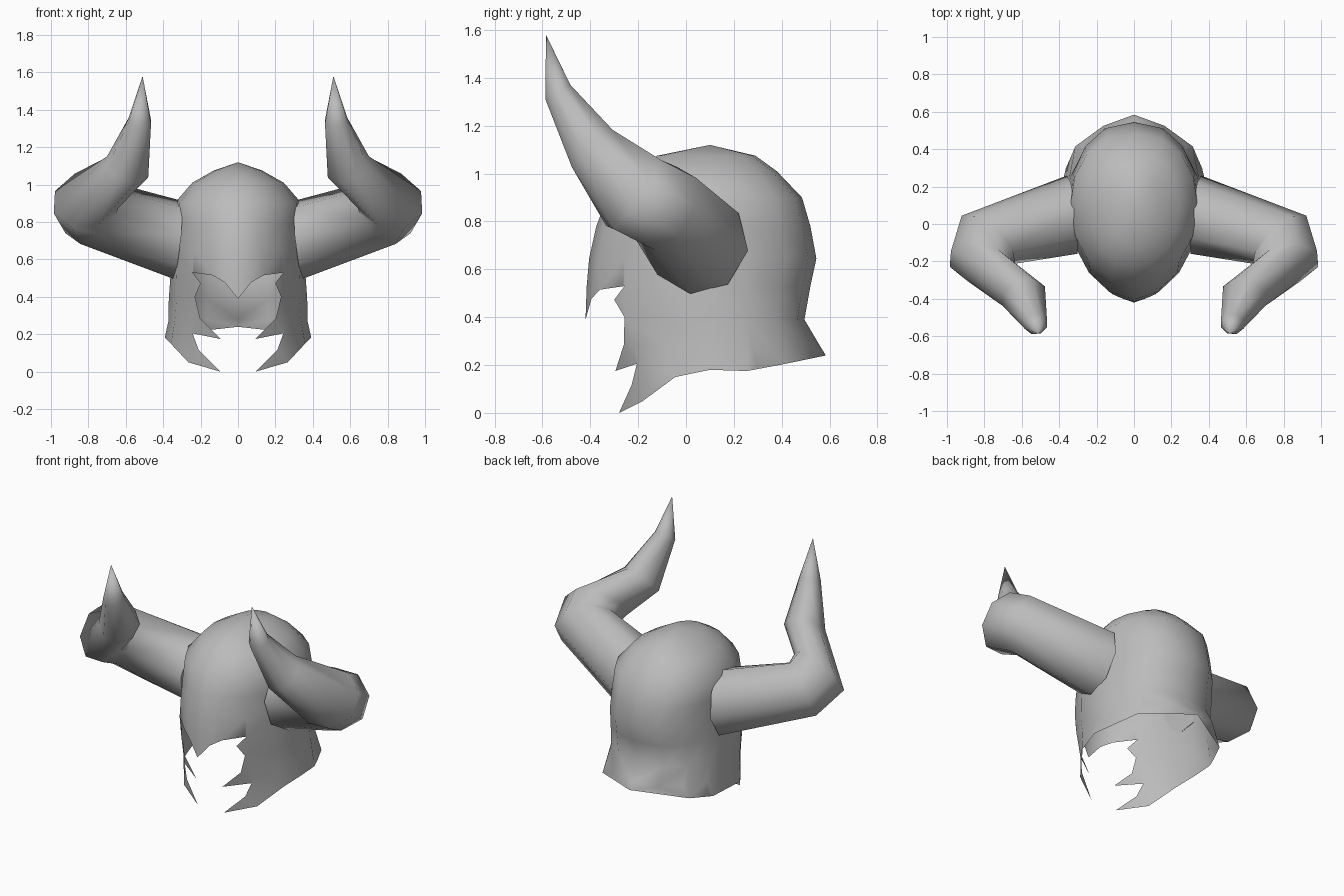
import bpy, bmesh, math
from mathutils import Vector
from mathutils.geometry import delaunay_2d_cdt

cube = bpy.data.objects.get("Cube")
if cube:
    bpy.data.objects.remove(cube, do_unlink=True)

grey = bpy.data.materials.new("plain_grey")
grey.use_nodes = True
colour = (0.5, 0.5, 0.5, 1)
grey.diffuse_color = colour
for node in grey.node_tree.nodes:
    if node.type == 'BSDF_PRINCIPLED':
        node.inputs["Base Color"].default_value = colour


def finish(name, bm, centre=None):
    """Turn a bmesh into a smooth grey object with outward normals."""
    bmesh.ops.remove_doubles(bm, verts=bm.verts, dist=0.0005)
    bmesh.ops.recalc_face_normals(bm, faces=bm.faces)
    if centre:
        facing = sum(f.normal.dot(f.calc_center_median() - centre) * f.calc_area()
                     for f in bm.faces)
        if facing < 0:
            bmesh.ops.reverse_faces(bm, faces=bm.faces)
    for f in bm.faces:
        f.smooth = True
    mesh = bpy.data.meshes.new(name)
    bm.to_mesh(mesh)
    bm.free()
    mesh.materials.append(grey)
    obj = bpy.data.objects.new(name, mesh)
    bpy.context.collection.objects.link(obj)
    return obj


# Helmet cross-sections: height, half width, front depth, back depth, front pinch
MID_Y = 0.1
SECTIONS = [
    (0.0, .39, .395, .53, 1.1), (.19, .39, .42, .515, 1.3),
    (.28, .37, .45, .46, 1.2), (.39, .37, .52, .395, 1.5),
    (.53, .36, .515, .42, 1.2), (.645, .35, .505, .445, 1.15),
    (.78, .345, .475, .42, 1.1), (.90, .34, .43, .385, 1),
    (1.01, .245, .33, .28, 1), (1.075, .13, .22, .19, 1), (1.12, 0, 0, 0, 1),
]
BACK_FULLNESS = 0.85


def section(z):
    for low, high in zip(SECTIONS, SECTIONS[1:]):
        if z <= high[0]:
            t = max(0, (z - low[0]) / (high[0] - low[0]))
            return [a + (b - a) * t for a, b in zip(low, high)][1:]
    return SECTIONS[-1][1:]


def on_shell(u, z, side):
    """Point on the shell; u runs from 0 at the nose to pi at the back."""
    width, front, back, pinch = section(z)
    c = math.cos(u)
    x = 0
    if 1e-3 < u < math.pi - 1e-3:
        x = width * math.sin(u) ** (pinch if c > 0 else BACK_FULLNESS)
    return Vector((side * x, MID_Y - c * (front if c > 0 else back), z))


def angle_at(y, z):
    front, back = section(z)[1:3]
    c = (MID_Y - y) / (front if y < MID_Y else back)
    return math.acos(max(-1, min(1, c)))


# Ragged lower edge as (y, z): nose guard, eye opening, cheek teeth, neck rim
EDGE = [
    (-.42, .39), (-.395, .477), (-.36, .515), (-.257, .53), (-.30, .473),
    (-.257, .40), (-.26, .285), (-.295, .175), (-.205, .205), (-.227, .117),
    (-.28, 0), (-.18, .05), (-.045, .15), (.10, .18), (.255, .175),
    (.415, .205), (.585, .24),
]

# Helmet shell: flat pattern of one half, triangulated, wrapped and mirrored
top = SECTIONS[-1][0]
pattern = [Vector((angle_at(y, z), z)) for y, z in EDGE]
pattern[0].x, pattern[len(EDGE) - 1].x = 0, math.pi
pattern += [Vector((math.pi, top)), Vector((0, top))]
outline = list(range(len(pattern)))
COLUMNS = 8
for row in SECTIONS:
    for k in range(COLUMNS + 1):
        pattern.append(Vector((math.pi * k / COLUMNS, row[0])))
flat_verts, _, flat_faces, *_ = delaunay_2d_cdt(pattern, [], [outline], 1, 1e-4)

bm = bmesh.new()
for side in (1, -1):
    made = {}
    for face in flat_faces:
        for i in face:
            if i not in made:
                made[i] = bm.verts.new(on_shell(*flat_verts[i], side))
        bm.faces.new([made[i] for i in face])
finish("helmet_shell", bm, Vector((0, MID_Y, .55)))

# Horn rings: centre, facing direction, radius
HORN = [
    ((.33, .05, .707), (1, -.12, .1), .213),
    ((.785, -.085, .855), (.62, -.68, .4), .188),
    ((.81, -.22, .92), (.2, -.8, .57), .19),
    ((.59, -.385, 1.095), (-.25, -.66, .71), .125),
    ((.525, -.535, 1.34), (-.1, -.5, .86), .065),
]
TIP = (.51, -.585, 1.58)
SIDES = 8


def horn(name, side):
    bm = bmesh.new()
    flip = Vector((side, 1, 1))
    rings, axis, normal = [], None, None
    for centre, facing, radius in HORN:
        n = Vector(facing).normalized()
        if axis is None:
            axis = Vector((0, .14, 1))
            axis = (axis - n * axis.dot(n)).normalized()
        else:
            axis = normal.rotation_difference(n) @ axis
        normal = n
        other = n.cross(axis)
        ring = []
        for k in range(SIDES):
            a = math.tau * k / SIDES
            p = Vector(centre) + radius * (axis * math.cos(a) + other * math.sin(a))
            ring.append(bm.verts.new(p * flip))
        rings.append(ring)
    tip = bm.verts.new(Vector(TIP) * flip)
    base = bm.faces.new(rings[0])
    for k in range(SIDES):
        j = (k + 1) % SIDES
        for a, b in zip(rings, rings[1:]):
            bm.faces.new((a[k], a[j], b[j], b[k]))
        bm.faces.new((rings[-1][k], rings[-1][j], tip))
    # keep the base rim crisp
    for e in base.edges:
        e.smooth = False
    return finish(name, bm)


horn("left_horn", 1)
horn("right_horn", -1)
